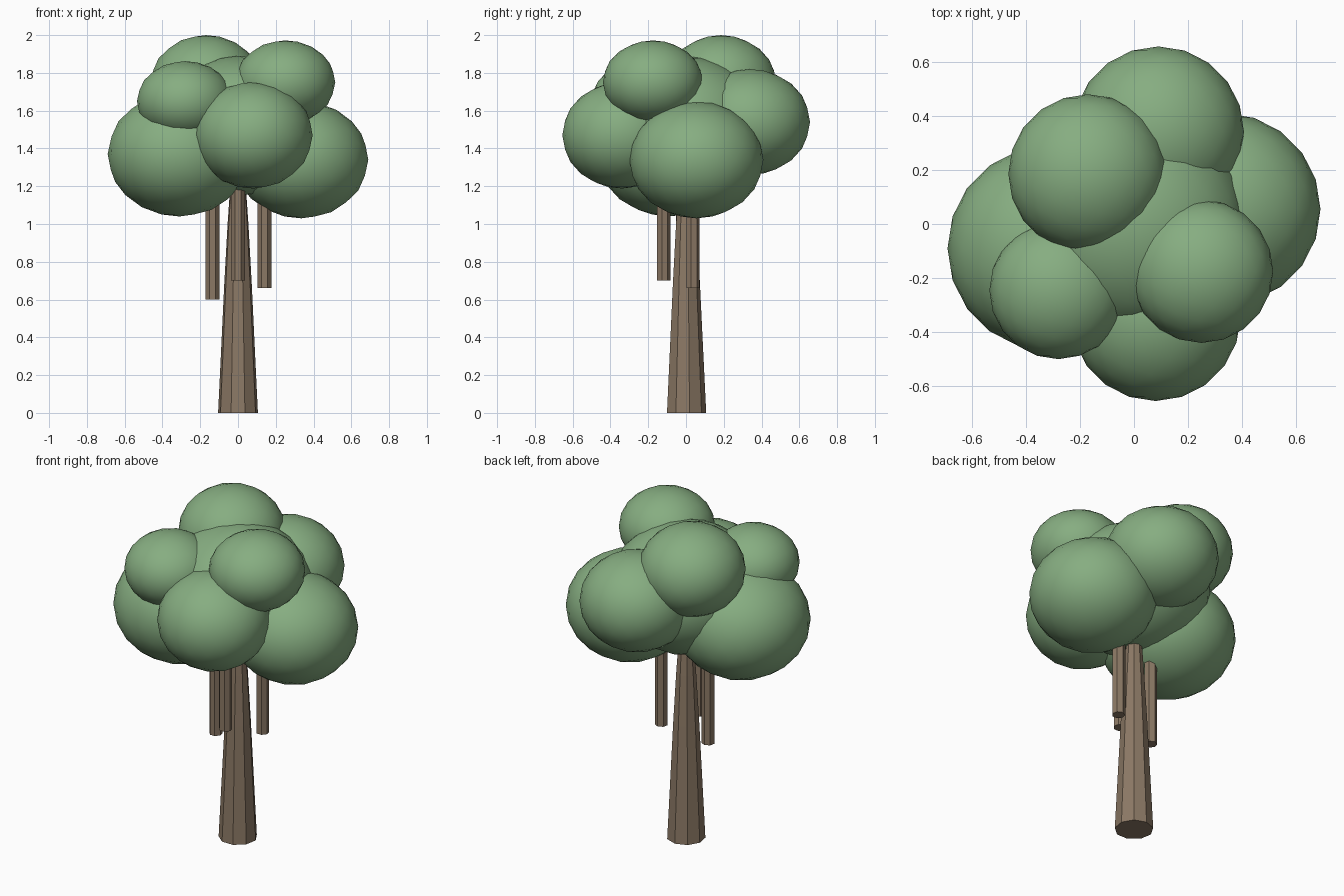
import bpy, bmesh, math

if "Cube" in bpy.data.objects:
    bpy.data.objects.remove(bpy.data.objects["Cube"])


def material(name, color):
    m = bpy.data.materials.new(name)
    m.diffuse_color = (*color, 1)
    m.use_nodes = True
    m.node_tree.nodes["Principled BSDF"].inputs["Base Color"].default_value = m.diffuse_color
    return m


LEAF = material("leaf_green", (0.24, 0.42, 0.22))
BARK = material("bark_brown", (0.26, 0.19, 0.13))


def finish(name, bm, mat, smooth):
    bmesh.ops.recalc_face_normals(bm, faces=bm.faces)
    me = bpy.data.meshes.new(name)
    bm.to_mesh(me)
    bm.free()
    for p in me.polygons:
        p.use_smooth = smooth
    me.materials.append(mat)
    ob = bpy.data.objects.new(name, me)
    bpy.context.collection.objects.link(ob)
    return ob


def column(name, x, y, profile, sides):
    """Capped faceted column through (z, radius) rings."""
    bm = bmesh.new()
    rings = []
    for z, r in profile:
        angles = [2 * math.pi * i / sides for i in range(sides)]
        rings.append([bm.verts.new((x + r * math.sin(a), y + r * math.cos(a), z)) for a in angles])
    for lo, hi in zip(rings, rings[1:]):
        for i in range(sides):
            j = (i + 1) % sides
            bm.faces.new((lo[i], lo[j], hi[j], hi[i]))
    bm.faces.new(rings[0])
    bm.faces.new(rings[-1])
    return finish(name, bm, BARK, False)


def leaf_clump(name, center, r, rz):
    """Slightly flattened icosphere."""
    bm = bmesh.new()
    bmesh.ops.create_icosphere(bm, subdivisions=3, radius=1)
    bmesh.ops.scale(bm, vec=(r, r, rz), verts=bm.verts)
    ob = finish(name, bm, LEAF, True)
    ob.location = center


# Tapered trunk
column("trunk", 0, 0, [(0, 0.107), (0.7, 0.073), (1.0, 0.056), (1.3, 0.035)], 9)

# Hanging aerial roots
for i, (x, y, z) in enumerate([(-0.135, -0.02, 0.60), (0, -0.12, 0.70), (0.14, 0.035, 0.66)]):
    column(f"hanging_root_{i + 1}", x, y, [(z, 0.037), (1.3, 0.037)], 7)

# Crown of overlapping leaf clumps
leaf_clump("crown_center", (0, 0, 1.52), 0.42, 0.37)
leaf_clump("crown_left", (-0.31, -0.09, 1.37), 0.38, 0.33)
leaf_clump("crown_right", (0.335, 0.055, 1.34), 0.355, 0.31)
leaf_clump("crown_front", (0.08, -0.34, 1.47), 0.315, 0.282)
leaf_clump("crown_back", (0.09, 0.34, 1.54), 0.317, 0.28)
leaf_clump("crown_top_back", (-0.17, 0.185, 1.74), 0.295, 0.26)
leaf_clump("crown_top_right", (0.25, -0.175, 1.75), 0.265, 0.222)
leaf_clump("crown_top_left", (-0.28, -0.245, 1.65), 0.255, 0.212)
